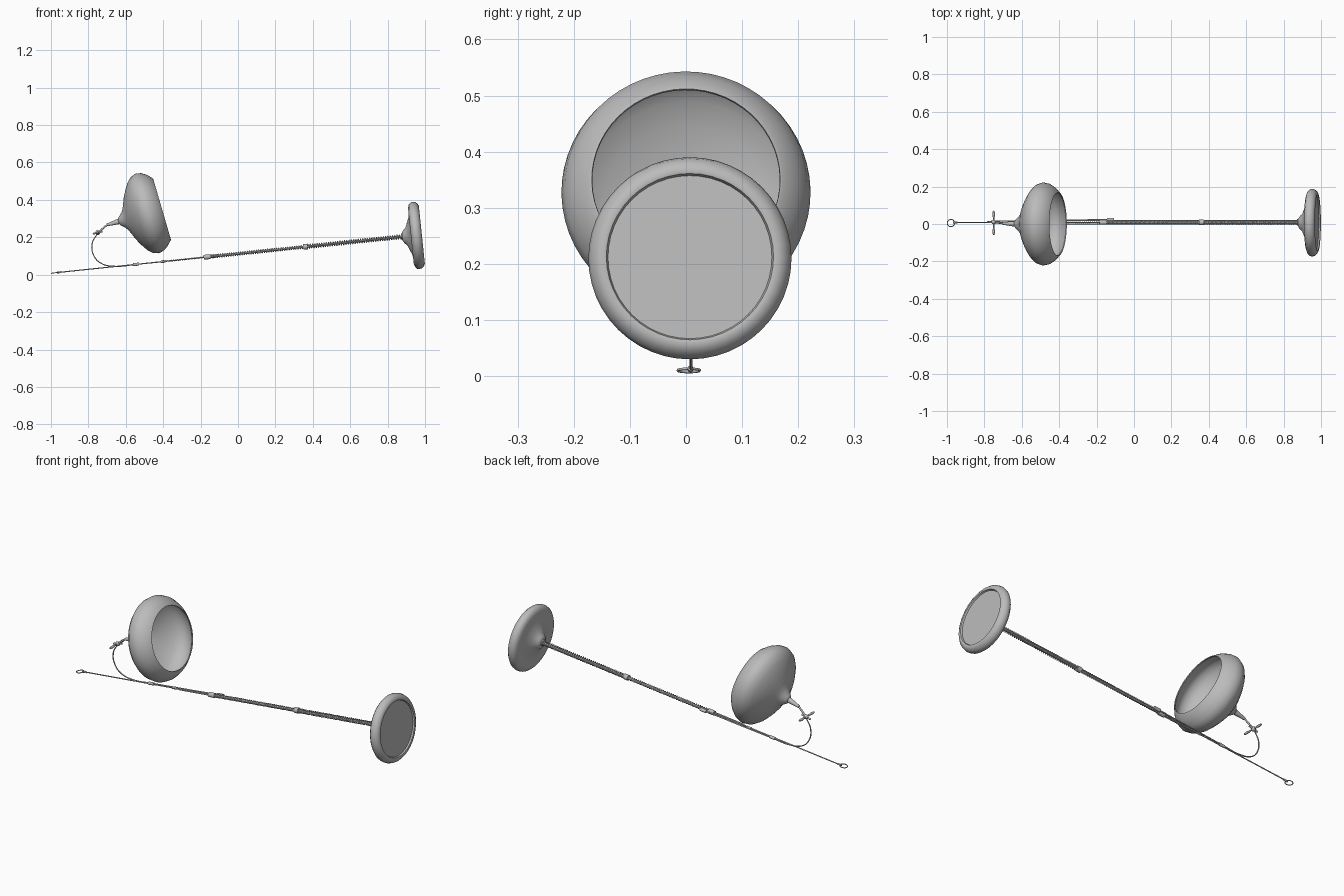
import bpy, bmesh, math
from mathutils import Vector

cube = bpy.data.objects.get("Cube")
if cube:
    bpy.data.objects.remove(cube)

grey = bpy.data.materials.new("plain grey")
grey.use_nodes = True
grey.diffuse_color = (0.5, 0.5, 0.5, 1)
grey.node_tree.nodes["Principled BSDF"].inputs["Base Color"].default_value = (0.5, 0.5, 0.5, 1)


def finish(name, bm, angle=40):
    mesh = bpy.data.meshes.new(name)
    bmesh.ops.recalc_face_normals(bm, faces=bm.faces)
    bm.to_mesh(mesh)
    bm.free()
    mesh.materials.append(grey)
    obj = bpy.data.objects.new(name, mesh)
    bpy.context.collection.objects.link(obj)
    bpy.ops.object.select_all(action='DESELECT')
    bpy.context.view_layer.objects.active = obj
    obj.select_set(True)
    bpy.ops.object.shade_smooth_by_angle(angle=math.radians(angle))
    return obj


def lathe(name, profile, origin, axis, segs=48, angle=40):
    """Spin (distance along axis, radius) pairs around an axis."""
    origin, axis = Vector(origin), Vector(axis).normalized()
    side = axis.orthogonal().normalized()
    bm = bmesh.new()
    verts = [bm.verts.new(origin + axis * t + side * r) for t, r in profile]
    edges = [bm.edges.new(pair) for pair in zip(verts, verts[1:])]
    bmesh.ops.spin(bm, geom=verts + edges, cent=origin, axis=axis,
                   angle=math.tau, steps=segs)
    bmesh.ops.remove_doubles(bm, verts=bm.verts, dist=0.00005)
    return finish(name, bm, angle)


def rod(name, a, b, r1, r2=None, segs=12):
    a, b = Vector(a), Vector(b)
    length = (b - a).length
    r2 = r1 if r2 is None else r2
    return lathe(name, [(0, 0), (0, r1), (length, r2), (length, 0)], a, b - a, segs)


def wire(name, points, radius, cyclic=False, smooth=False, sides=1):
    curve = bpy.data.curves.new(name, 'CURVE')
    curve.dimensions = '3D'
    curve.bevel_depth = radius
    curve.bevel_resolution = sides
    curve.resolution_u = 8
    curve.use_fill_caps = True
    spline = curve.splines.new('BEZIER' if smooth else 'POLY')
    pts = spline.bezier_points if smooth else spline.points
    pts.add(len(points) - 1)
    for p, co in zip(pts, points):
        if smooth:
            p.co = co
            p.handle_left_type = p.handle_right_type = 'AUTO'
        else:
            p.co = (*co, 1)
    spline.use_cyclic_u = cyclic
    curve.materials.append(grey)
    obj = bpy.data.objects.new(name, curve)
    bpy.context.collection.objects.link(obj)


SLOPE = 0.104
POLE = Vector((1, 0, SLOPE)).normalized()
UP = Vector((-SLOPE, 0, 1)).normalized()


def on_pole(x, y=0.009, lift=0):
    return Vector((x, y, 0.008 + (x + 1) * SLOPE)) + UP * lift


def coil(name, x1, x2, y, radius, thickness, pitch):
    turns = int((x2 - x1) / pitch)
    points = []
    for i in range(turns * 8 + 1):
        a = math.tau * i / 8
        p = on_pole(x1 + (x2 - x1) * i / (turns * 8), y)
        points.append(p + UP * radius * math.sin(a) + Vector((0, radius * math.cos(a), 0)))
    wire(name, points, thickness)


# Round weighted base with a hub behind and a shallow recess in front
lathe("base", [(-0.105, 0), (-0.105, 0.022), (-0.096, 0.036), (-0.084, 0.046),
               (-0.072, 0.075), (-0.062, 0.10), (-0.058, 0.124), (-0.059, 0.15),
               (-0.053, 0.168), (-0.043, 0.178), (-0.03, 0.181), (-0.016, 0.177),
               (-0.006, 0.168), (0, 0.156), (-0.002, 0.149), (-0.01, 0.146), (-0.01, 0)],
      (0.983, 0.007, 0.213), POLE, 48, 45)

# Open bowl shade with a rolled lip and inner shell
SHADE = Vector((0.96, 0, 0.28)).normalized()
outer = [(-0.24, 0.015), (-0.23, 0.026), (-0.213, 0.042), (-0.202, 0.058), (-0.192, 0.08),
         (-0.178, 0.115), (-0.158, 0.153), (-0.135, 0.188), (-0.11, 0.212),
         (-0.08, 0.222), (-0.052, 0.216), (-0.025, 0.199), (0, 0.173)]
inner = [(t - 0.003 if t > -0.05 else t + 0.004, r - 0.006) for t, r in reversed(outer)]
lathe("shade", [(-0.24, 0)] + outer + [(0.002, 0.168)] + inner + [(-0.23, 0)],
      (-0.408, 0, 0.35), SHADE, 56, 50)

# Neck and knuckle behind the shade
rod("shade_neck", (-0.63, 0, 0.287), (-0.70, 0.003, 0.266), 0.016, 0.007, 16)
rod("neck_pin", (-0.70, 0.003, 0.266), (-0.748, 0.01, 0.226), 0.005)
lathe("knuckle", [(-0.013, 0), (-0.009, 0.009), (0, 0.013), (0.009, 0.009), (0.013, 0)],
      (-0.75, 0.01, 0.225), (0, 1, 0), 16, 60)
lathe("knuckle_handle", [(-0.065, 0), (-0.063, 0.005), (-0.045, 0.007), (-0.02, 0.004),
                         (0.02, 0.004), (0.045, 0.007), (0.063, 0.005), (0.065, 0)],
      (-0.75, 0.006, 0.225), (0, 1, 0), 12, 60)
rod("knuckle_arm", (-0.776, 0.01, 0.218), (-0.724, 0.01, 0.232), 0.005)

# Curved arm joining the knuckle to the pole
wire("bent_arm", [(-0.752, 0.012, 0.22), (-0.78, 0.013, 0.165), (-0.77, 0.014, 0.10),
                  (-0.73, 0.015, 0.06), (-0.66, 0.016, 0.045),
                  on_pole(-0.54, 0.018), on_pole(-0.12, 0.024)], 0.0032, smooth=True)

# Straight rods and the ring at the far end
rod("long_rod", on_pole(-0.96), on_pole(0.89), 0.003)
x, y, z = on_pole(-0.979, 0.005)
wire("end_ring", [(x + 0.0195 * math.cos(a), y + 0.0195 * math.sin(a),
                   z + 0.003 * math.cos(a))
                  for a in [math.tau * i / 24 for i in range(24)]], 0.0025, cyclic=True)
for i, y in enumerate((0.001, 0.019)):
    rod("side_rod_%d" % i, on_pole(-0.36, y), on_pole(0.89, y), 0.0028)

# Coiled pole
rod("pole_core", on_pole(-0.18), on_pole(0.89), 0.006)
coil("lower_coil", 0.36, 0.885, 0.009, 0.011, 0.0026, 0.012)
coil("upper_coil", -0.18, 0.36, 0.009, 0.009, 0.0024, 0.012)
coil("thin_coil", -0.41, -0.18, 0.009, 0.004, 0.0015, 0.01)

# Collars and clamps along the pole
for name, x, y, half, r in (("tip_clamp", -0.955, 0.008, 0.012, 0.005),
                            ("arm_clamp", -0.545, 0.014, 0.016, 0.008),
                            ("coil_clamp", -0.40, 0.012, 0.012, 0.007),
                            ("upper_collar", -0.165, 0.009, 0.018, 0.013),
                            ("arm_end_clamp", -0.125, 0.024, 0.018, 0.009),
                            ("middle_collar", 0.36, 0.009, 0.012, 0.015),
                            ("base_collar", 0.885, 0.009, 0.012, 0.017)):
    rod(name, on_pole(x - half, y), on_pole(x + half, y), r, segs=16)
